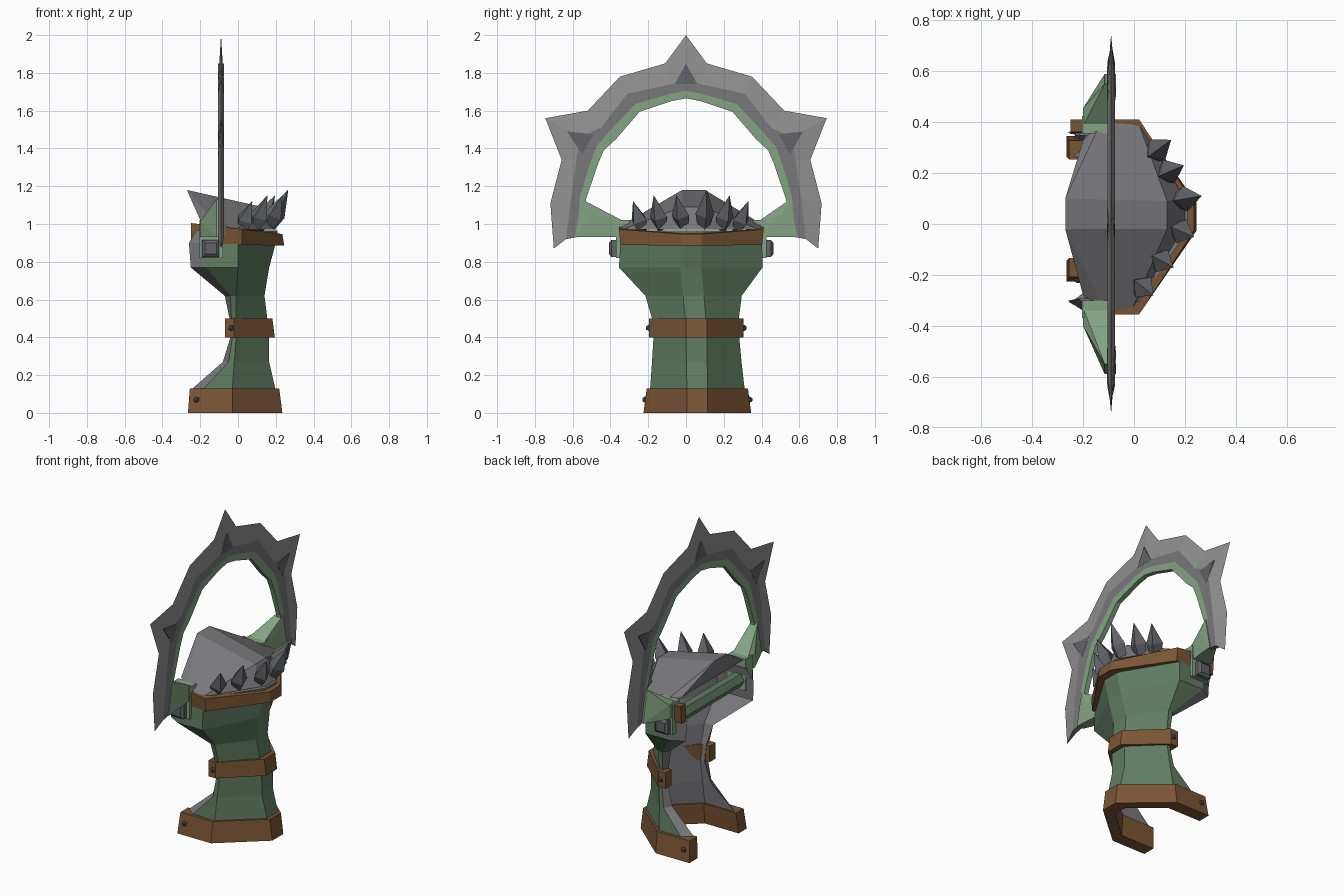
import bpy, bmesh, math
from mathutils import Vector

if "Cube" in bpy.data.objects:
    bpy.data.objects.remove(bpy.data.objects["Cube"])


def mat(name, r, g, b):
    m = bpy.data.materials.new(name)
    lin = lambda c: ((c / 255 + 0.055) / 1.055) ** 2.4
    m.diffuse_color = (lin(r), lin(g), lin(b), 1)
    m.use_nodes = True
    m.node_tree.nodes["Principled BSDF"].inputs["Base Color"].default_value = m.diffuse_color
    return m


GREEN = mat("armour green", 96, 124, 98)
LIGHT_GREEN = mat("pale green", 132, 164, 132)
STEEL = mat("steel grey", 120, 120, 124)
EDGE = mat("blade edge grey", 145, 145, 146)
DARK = mat("dark steel", 98, 99, 104)
BROWN = mat("leather brown", 122, 85, 52)
RIVET = mat("rivet grey", 80, 84, 92)


def finish(name, bm, *mats):
    bmesh.ops.recalc_face_normals(bm, faces=bm.faces[:])
    me = bpy.data.meshes.new(name)
    bm.to_mesh(me)
    bm.free()
    for m in mats:
        me.materials.append(m)
    ob = bpy.data.objects.new(name, me)
    bpy.context.collection.objects.link(ob)
    return ob


def loft(name, rings, mats, rule=lambda j: 0, cap=0):
    """Skin closed rings of points; rule picks the material per strip."""
    bm = bmesh.new()
    vs = [[bm.verts.new(p) for p in r] for r in rings]
    n = len(rings[0])
    for a, b in zip(vs, vs[1:]):
        for j in range(n):
            k = (j + 1) % n
            bm.faces.new((a[j], a[k], b[k], b[j])).material_index = rule(j)
    for r in (vs[0], vs[-1]):
        bm.faces.new(r).material_index = cap
    return finish(name, bm, *mats)


def hull(name, pts, m):
    bm = bmesh.new()
    for p in pts:
        bm.verts.new(p)
    res = bmesh.ops.convex_hull(bm, input=bm.verts[:])
    junk = {v for v in res["geom_interior"] if isinstance(v, bmesh.types.BMVert)}
    bmesh.ops.delete(bm, geom=list(junk), context='VERTS')
    bmesh.ops.dissolve_limit(bm, angle_limit=0.02, verts=bm.verts[:], edges=bm.edges[:])
    return finish(name, bm, m)


def box_pts(x0, x1, y0, y1, z0, z1):
    return [(x, y, z) for x in (x0, x1) for y in (y0, y1) for z in (z0, z1)]


def u_ring(z, w, yc, xb, xm, xf, t, chamfer=0, xbn=None, tilt=0):
    """U-shaped outline, open towards -x, with wall thickness t."""
    xn = xb if xbn is None else xbn
    f = 0.055
    o = [(xb + chamfer, w), (xm, w), (xf, f), (xf, -f), (xm, -w), (xn + chamfer, -w)]
    i = [(xn, t - w), (xm, t - w), (xf - t, -f * 0.8), (xf - t, f * 0.8), (xm, w - t), (xb, w - t)]
    return [(x, y + yc, z + tilt * x) for x, y in o + i]


# main shell: green outside, grey rim and inside
levels = [(0.02, .25, .06, -.25, -.03, .205, .04), (0.13, .25, .06, -.24, -.03, .197, .06),
          (0.27, .237, .057, -.08, -.02, .165, .03), (0.40, .227, .055, -.04, -.01, .165, .01),
          (0.50, .23, .05, -.045, -.01, .155, .01), (0.62, .255, .04, -.07, -.01, .14, .03),
          (0.77, .38, .025, -.25, 0, .165, .08), (0.90, .375, .028, -.26, 0, .20, .07),
          (0.965, .365, .028, -.22, 0, .21, .06)]
loft("shell", [u_ring(z, w, yc, xb, xm, xf, .045, c) for z, w, yc, xb, xm, xf, c in levels],
     (GREEN, STEEL), lambda j: 0 if j < 5 else 1, 1)

# leather bands
loft("base_band", [u_ring(0, .285, .06, -.265, -.03, .235, .08),
                   u_ring(.13, .268, .06, -.255, -.03, .218, .075)], (BROWN,))
loft("waist_band", [u_ring(.40, .25, .055, -.07, -.02, .195, .06),
                    u_ring(.50, .25, .055, -.07, -.02, .182, .06)], (BROWN,))
loft("top_band", [u_ring(.89, .375, .028, -.25, .02, .245, .05, 0, -.08, -.02),
                  u_ring(.975, .383, .028, -.25, .02, .235, .05, 0, -.08, -.12)], (BROWN,))

# rivets on the band ends
for s in (-1, 1):
    for part, x, y, z in (("base", -.22, .06 + s * .277, .07), ("waist", -.035, .055 + s * .252, .45)):
        bm = bmesh.new()
        bmesh.ops.create_icosphere(bm, subdivisions=1, radius=.017)
        bmesh.ops.translate(bm, verts=bm.verts[:], vec=(x, y, z))
        finish(part + "_rivet", bm, RIVET)

# raised hand plate on top
rim = [(.2, -.01, .97), (.2, .1, .97), (.02, .39, .97), (-.13, .4, 1.0), (-.2, .33, 1.02),
       (-.2, -.28, 1.02), (-.12, -.33, 1.0), (-.01, -.34, .97)]
ridge = [(-.27, -.02, 1.18), (-.27, .1, 1.18), (.13, -.02, 1.09), (.13, .09, 1.09)]
hull("hand_plate", rim + ridge, STEEL)

# knuckle spikes: squat four-sided cones with a waisted root
spikes = [((.07, .275, .98), (.145, .33, 1.12)), ((.115, .195, .99), (.195, .23, 1.15)),
          ((.175, .095, 1.0), (.265, .11, 1.18)), ((.165, -.02, 1.0), (.235, -.05, 1.15)),
          ((.09, -.135, .99), (.155, -.17, 1.15)), ((.02, -.235, .98), (.075, -.28, 1.12))]
for base, tip in spikes:
    b, t = Vector(base), Vector(tip)
    d = t - b
    q = d.to_track_quat('Z', 'Y')
    rings = []
    for k, r in ((-.1, .03), (.3, .05), (1, .001)):
        rings.append([b + d * k + q @ Vector((r * math.cos(a), r * math.sin(a), 0))
                      for a in (0, math.pi / 2, math.pi, math.pi * 1.5)])
    loft("knuckle_spike", rings, (DARK,))

# palm strap across the open back
loft("palm_strap", [[(-.15 + .045 * math.cos(a * math.pi / 3), y, .88 + .045 * math.sin(a * math.pi / 3))
                     for a in range(6)] for y in (-.33, .38)], (GREEN,))

# blade arc: columns are cutting edge, bevel line, back, grip inner edge as (y, z)
half = [((.70, .87), (.635, .92), (.58, .93), (.55, .93)),
        ((.718, 1.11), (.61, 1.13), (.56, 1.15), (.53, 1.13)),
        ((.658, 1.34), (.58, 1.34), (.505, 1.33), (.465, 1.32)),
        ((.745, 1.56), (.56, 1.46), (.475, 1.41), (.435, 1.39)),
        ((.52, 1.60), (.45, 1.51), (.41, 1.485), (.37, 1.45)),
        ((.35, 1.78), (.31, 1.69), (.27, 1.635), (.245, 1.595)),
        ((.11, 1.85), (.08, 1.74), (.08, 1.69), (.08, 1.65)),
        ((0, 2.0), (0, 1.755), (0, 1.705), (0, 1.665))]
stations = [[(-y, z) for y, z in s] for s in half] + half[-2::-1]
BX, TH = -.09, .015
rings = []
for e, m, i, g in stations:
    rings.append([(BX, *e), (BX + TH, *m), (BX + TH, *i), (BX + TH, *g),
                  (BX - TH, *g), (BX - TH, *i), (BX - TH, *m)])
loft("blade_arc", rings, (EDGE, STEEL, LIGHT_GREEN), lambda j: (0, 1, 2, 2, 2, 1, 0)[j], 1)

# triangular studs on the blade
for tri in ([(0, 1.85), (-.06, 1.74), (.06, 1.74)],
            [(.62, 1.49), (.49, 1.475), (.55, 1.37)],
            [(-.63, 1.49), (-.49, 1.475), (-.55, 1.37)]):
    hull("blade_stud", [(BX + s * .016, y, z) for s in (-1, 1) for y, z in tri], DARK)

# side brackets, arms and bolts holding the blade
for s, y in ((-1, .35), (1, .405)):
    hull("bracket", box_pts(-.205, -.08, s * (y - .05), s * (y + .02), .82, 1.02), LIGHT_GREEN)
    hull("bracket_arm", box_pts(-.2, -.09, s * (y - .02), s * (y + .05), .93, 1.015)
         + [(x, s * yy, z) for x in (-.115, -.07) for yy, z in ((.59, .93), (.55, 1.13), (.51, 1.05))],
         LIGHT_GREEN)
    hull("bolt", box_pts(-.19, -.1, s * y, s * (y + .045), .825, .915)
         + box_pts(-.175, -.115, s * y, s * (y + .057), .84, .90), DARK)
